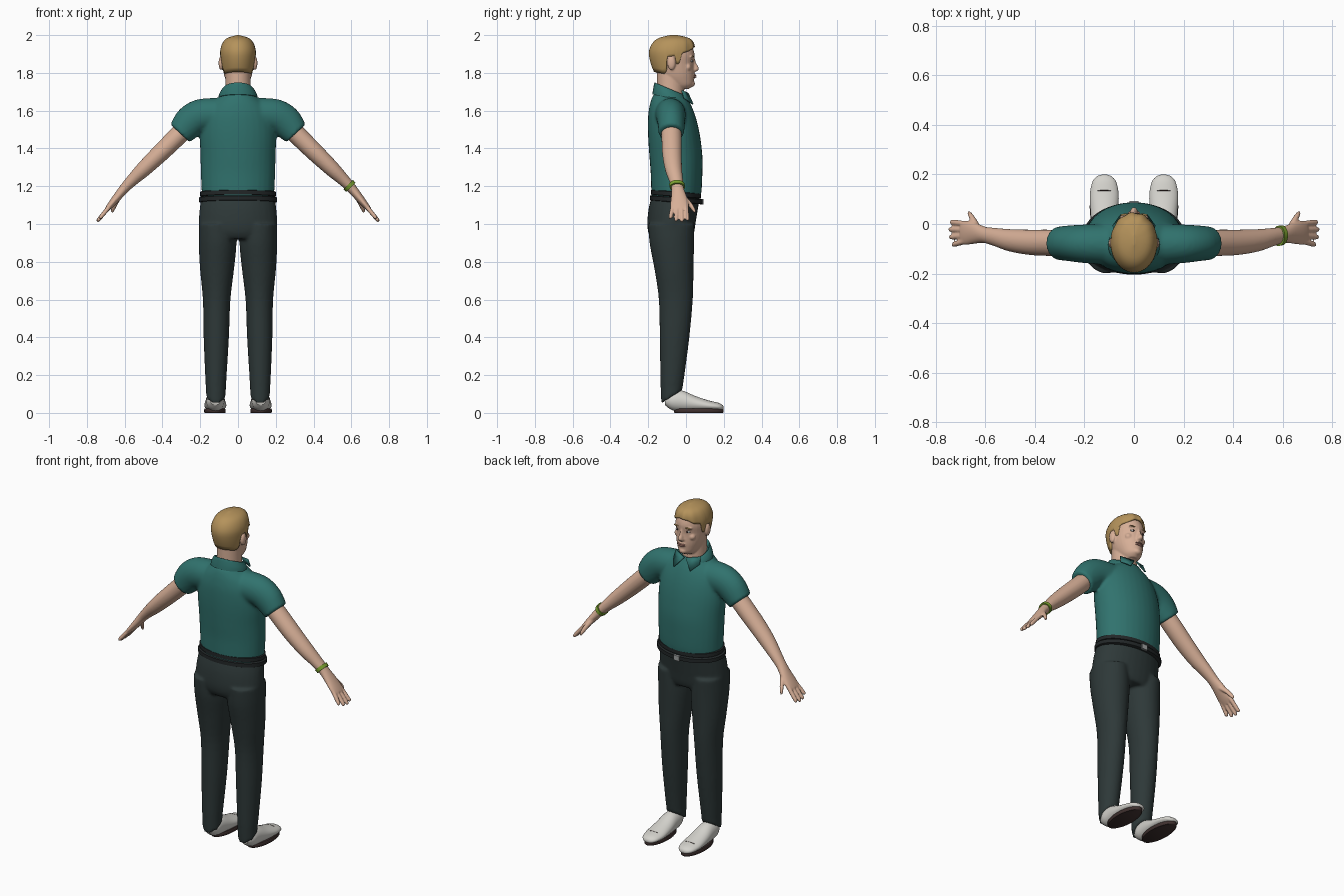
import bpy, bmesh, math
from mathutils import Vector, Matrix

if "Cube" in bpy.data.objects:
    bpy.data.objects.remove(bpy.data.objects["Cube"])


def material(name, *rgb):
    m = bpy.data.materials.new(name)
    m.use_nodes = True
    m.diffuse_color = (*rgb, 1)
    m.node_tree.nodes["Principled BSDF"].inputs["Base Color"].default_value = (*rgb, 1)
    return m


SKIN = material("skin", .68, .43, .31)
SHIRT = material("teal cloth", .03, .17, .155)
PANTS = material("charcoal cloth", .027, .04, .04)
BELT = material("black leather", .016, .02, .021)
HAIR = material("blond hair", .46, .29, .105)
SHOE = material("off white leather", .66, .65, .61)
SOLE = material("dark brown", .05, .03, .028)
BAND = material("green band", .2, .36, .03)
METAL = material("grey metal", .35, .36, .36)
LIPS = material("lip pink", .5, .24, .19)


def blend(keys, t):
    """Smooth interpolation through a list of equal-length tuples."""
    i = min(int(t), len(keys) - 2)
    f = t - i
    p = [keys[max(0, min(len(keys) - 1, i + k))] for k in (-1, 0, 1, 2)]
    return [b + .5 * f * (c - a + f * (2 * a - 5 * b + 4 * c - d + f * (3 * (b - c) + d - a)))
            for a, b, c, d in zip(*p)]


def loft(bm, keys, s=1, steps=4, sides=32):
    """Skin ellipses (x, y, z, half width, half depth, tilt, rise); s=-1 mirrors."""
    rings = []
    for j in range((len(keys) - 1) * steps + 1):
        x, y, z, w, d, tilt, rise = blend(keys, j / steps)
        u = Vector((math.cos(math.radians(tilt)), 0, math.sin(math.radians(tilt)))) * w
        ring = []
        for k in range(sides):
            a = math.tau * k / sides
            p = Vector((x, y, z)) + u * math.cos(a) + Vector((0, d, rise)) * math.sin(a)
            ring.append(bm.verts.new((p.x * s, p.y, p.z)))
        rings.append(ring)
    for lo, hi in zip(rings, rings[1:]):
        for k in range(sides):
            n = (k + 1) % sides
            bm.faces.new((lo[k], lo[n], hi[n], hi[k]))
    bm.faces.new(rings[0])
    bm.faces.new(rings[-1])


def level(z, front, back, w, x=0, rise=0):
    """Horizontal section given by its front and back limits."""
    return (x, (front + back) / 2, z, w, (front - back) / 2, 0, rise)


def ball(bm, at, size):
    m = Matrix.Translation(at) @ Matrix.Diagonal((*size, 1))
    bmesh.ops.create_uvsphere(bm, u_segments=20, v_segments=12, radius=1, matrix=m)


def finish(name, bm, mat, voxel=0, relax=0, thick=0):
    bmesh.ops.recalc_face_normals(bm, faces=bm.faces)
    me = bpy.data.meshes.new(name)
    bm.to_mesh(me)
    bm.free()
    me.materials.append(mat)
    me.shade_smooth()
    me.set_sharp_from_angle(angle=math.radians(50))
    ob = bpy.data.objects.new(name, me)
    bpy.context.collection.objects.link(ob)
    if thick:
        mod = ob.modifiers.new("thickness", "SOLIDIFY")
        mod.thickness, mod.offset = thick, -1
    if voxel:
        mod = ob.modifiers.new("merge", "REMESH")
        mod.mode, mod.voxel_size, mod.use_smooth_shade = "VOXEL", voxel, True
        mod = ob.modifiers.new("relax", "SMOOTH")
        mod.factor, mod.iterations = .5, relax
    return ob


# Shirt: body and two short sleeves merged into one surface
bm = bmesh.new()
loft(bm, [level(*k) for k in (
    (1.13, .075, -.18, .19), (1.18, .083, -.184, .193), (1.27, .087, -.187, .197),
    (1.36, .087, -.194, .199), (1.45, .077, -.2, .202), (1.52, .064, -.202, .197),
    (1.58, .047, -.2, .182), (1.63, .027, -.192, .15), (1.665, .007, -.182, .11),
    (1.69, -.01, -.17, .08))])
for s in (1, -1):
    loft(bm, [(.08, -.083, 1.58, .088, .085, 90, 0), (.2, -.08, 1.573, .088, .078, 80, 0),
              (.264, -.078, 1.533, .086, .072, 58, 0), (.307, -.078, 1.48, .07, .067, 43, 0)], s)
finish("shirt", bm, SHIRT, .009, 6)

# Collar: sloping folded band with two points at the front
bm = bmesh.new()
loft(bm, [(0, -.083, 1.668, .105, .095, 0, -.018), (0, -.084, 1.69, .098, .09, 0, -.025),
          (0, -.085, 1.715, .08, .081, 0, -.034), (0, -.085, 1.7, .072, .073, 0, -.034)])
finish("collar", bm, SHIRT)
bm = bmesh.new()
for s in (1, -1):
    bm.faces.new([bm.verts.new((x * s, y, z)) for x, y, z in (
        (.004, .008, 1.69), (.08, -.025, 1.705), (.085, -.012, 1.665), (.052, .034, 1.632))])
finish("collar_points", bm, SHIRT, thick=.007)

# Trousers: hips and legs merged into one surface
bm = bmesh.new()
loft(bm, [level(*k) for k in (
    (1.15, .075, -.18, .193), (1.08, .063, -.198, .203), (1, .05, -.205, .209),
    (.95, .042, -.198, .205), (.92, .03, -.18, .19))])
for s in (1, -1):
    loft(bm, [level(*k) for k in (
        (1, .045, -.2, .095, .112), (.9, .043, -.193, .1, .108), (.76, .04, -.167, .09, .111),
        (.6, .036, -.144, .073, .113), (.4, .018, -.139, .067, .115), (.2, -.008, -.136, .057, .117),
        (.13, -.016, -.134, .053, .117, .015), (.085, -.02, -.131, .052, .117, .035))], s)
finish("trousers", bm, PANTS, .009, 4)

# Belt, waistband and buckle
for name, z, w in (("waistband", 1.158, .2), ("belt", 1.128, .207)):
    bm = bmesh.new()
    loft(bm, [(0, -.052, z + h, w - g, .132 - g + w - .2, 0, -.01)
              for h, g in ((-.014, .006), (-.011, 0), (.011, 0), (.014, .006))], steps=1, sides=48)
    finish(name, bm, BELT)
bm = bmesh.new()
bmesh.ops.create_cube(bm, size=1, matrix=Matrix.Translation((0, .087, 1.118))
                      @ Matrix.Diagonal((.036, .01, .03, 1)))
finish("buckle", bm, METAL)

# Arms with hands: palm, four fanned fingers and a thumb
for s, side in ((1, "left"), (-1, "right")):
    bm = bmesh.new()
    loft(bm, [(.27, -.078, 1.515, .05, .052, 44, 0), (.34, -.076, 1.445, .05, .053, 45, 0),
              (.42, -.074, 1.367, .047, .051, 46, 0), (.5, -.066, 1.29, .041, .045, 46, 0),
              (.56, -.053, 1.232, .032, .037, 45, 0), (.603, -.044, 1.187, .026, .033, 42, 0),
              (.64, -.037, 1.142, .022, .042, 40, 0), (.675, -.035, 1.1, .017, .049, 40, 0),
              (.696, -.035, 1.075, .012, .046, 40, 0)], s)
    for base, tip, reach in ((0, .008, .92), (-.024, -.022, 1), (-.047, -.053, .96), (-.069, -.084, .8)):
        loft(bm, [(.68 + .066 * reach * t, base + (tip - base) * t, 1.093 - .08 * reach * t, r, r, 40, 0)
                  for t, r in ((0, .012), (.5, .0115), (.9, .01), (1, .006))], s, sides=16)
    loft(bm, [(.628, -.025, 1.15, .017, .02, 40, 0), (.645, .01, 1.117, .014, .015, 40, 0),
              (.66, .034, 1.085, .012, .012, 40, 0), (.668, .047, 1.062, .007, .007, 40, 0)], s, sides=16)
    finish(side + "_arm", bm, SKIN, .005, 2)

# Wrist band
bm = bmesh.new()
loft(bm, [(.584, -.048, 1.209, .035, .041, 45, 0), (.598, -.046, 1.194, .034, .04, 45, 0)], steps=1)
finish("wrist_band", bm, BAND)

# Head: skull, neck, nose, chin, brow and ears merged
bm = bmesh.new()
loft(bm, [level(*k) for k in (
    (1.715, .015, -.07, .035), (1.735, .038, -.1, .052), (1.765, .043, -.135, .066),
    (1.8, .044, -.155, .076), (1.85, .041, -.172, .083), (1.9, .045, -.178, .085),
    (1.95, .026, -.163, .072), (1.98, -.012, -.13, .04))])
loft(bm, [level(*k) for k in (
    (1.65, -.01, -.155, .069), (1.73, -.012, -.154, .067), (1.82, -.01, -.155, .067))])
loft(bm, [level(*k) for k in (
    (1.88, .046, .02, .008), (1.85, .055, .02, .01), (1.825, .069, .02, .015),
    (1.812, .062, .02, .018), (1.804, .045, .02, .01))], sides=20)
ball(bm, (0, .026, 1.743), (.026, .022, .019))
ball(bm, (0, .034, 1.785), (.026, .017, .018))
for s in (1, -1):
    ball(bm, (.033 * s, .027, 1.885), (.026, .013, .007))
    ball(bm, (.09 * s, -.077, 1.852), (.013, .022, .037))
    ball(bm, (.045 * s, .008, 1.83), (.022, .02, .02))
finish("head", bm, SKIN, .005, 2)

# Face details
bm = bmesh.new()
for z, h in ((1.787, .0045), (1.778, .005)):
    ball(bm, (0, .044, z), (.024, .011, h))
finish("lips", bm, LIPS)
for name, mat, x, y, z, size in (
        ("eyes", SHOE, .033, .029, 1.863, (.015, .007, .0065)),
        ("irises", SOLE, .032, .034, 1.863, (.0055, .004, .0055)),
        ("eyebrows", HAIR, .034, .036, 1.887, (.021, .006, .004))):
    bm = bmesh.new()
    for s in (1, -1):
        ball(bm, (x * s, y, z), size)
    finish(name, bm, mat)

# Hair: a cap whose lower edge follows the hairline around the ears
shape = [(1.79, .03, -.162, .079), (1.83, .038, -.18, .087), (1.88, .045, -.194, .093),
         (1.92, .047, -.195, .094), (1.96, .04, -.176, .081), (1.985, .014, -.143, .056),
         (2, -.045, -.085, .006)]
edge = [(-1, 1.805), (-.5, 1.795), (-.33, 1.81), (-.22, 1.885), (.13, 1.89), (.2, 1.845),
        (.33, 1.85), (.45, 1.905), (.75, 1.915), (1, 1.938)]


def lookup(table, v):
    for a, b in zip(table, table[1:]):
        if v <= b[0]:
            f = (v - a[0]) / (b[0] - a[0])
            return [p + (q - p) * f for p, q in zip(a, b)]
    return table[-1]


bm = bmesh.new()
fine = [blend(shape, k / 8) for k in range(8 * (len(shape) - 1) + 1)]
cols, rows = 96, 16
grid = []
for i in range(cols):
    a = math.tau * i / cols
    low = lookup(edge, math.sin(a))[1]
    column = []
    for j in range(rows + 1):
        t = j / rows
        z, front, back, w = lookup(fine, low + (2 - low) * (1 - (1 - t) ** 2))
        lock = 1 + .022 * math.cos(11 * a) * max(0, math.sin(a)) * (1 - t)
        column.append(bm.verts.new((w * lock * math.cos(a),
                      (front + back) / 2 + (front - back) / 2 * lock * math.sin(a), z)))
    grid.append(column)
for i in range(cols):
    for j in range(rows):
        n = grid[(i + 1) % cols]
        bm.faces.new((grid[i][j], n[j], n[j + 1], grid[i][j + 1]))
bm.faces.new([c[-1] for c in grid])
finish("hair", bm, HAIR, thick=.014)

# Shoes: upper lofted from heel to toe, flat sole and toe seam
for s, side in ((1, "left"), (-1, "right")):
    bm = bmesh.new()
    loft(bm, [(.12, y, z, w, 0, 0, h) for y, z, w, h in (
        (-.112, .062, .025, .02), (-.075, .065, .045, .05), (-.02, .062, .05, .056),
        (.05, .048, .056, .041), (.12, .038, .058, .028), (.17, .033, .048, .021),
        (.192, .029, .03, .014), (.199, .027, .012, .006))], s)
    finish(side + "_shoe", bm, SHOE)
    bm = bmesh.new()
    loft(bm, [(.122, .068, z, w, d, 0, 0) for z, w, d in (
        (0, .054, .127), (.004, .057, .131), (.018, .057, .131), (.022, .054, .127))], s, steps=1)
    finish(side + "_sole", bm, SOLE)
    bm = bmesh.new()
    ball(bm, (.12 * s, .135, .0585), (.03, .002, .0045))
    finish(side + "_toe_seam", bm, SOLE)
